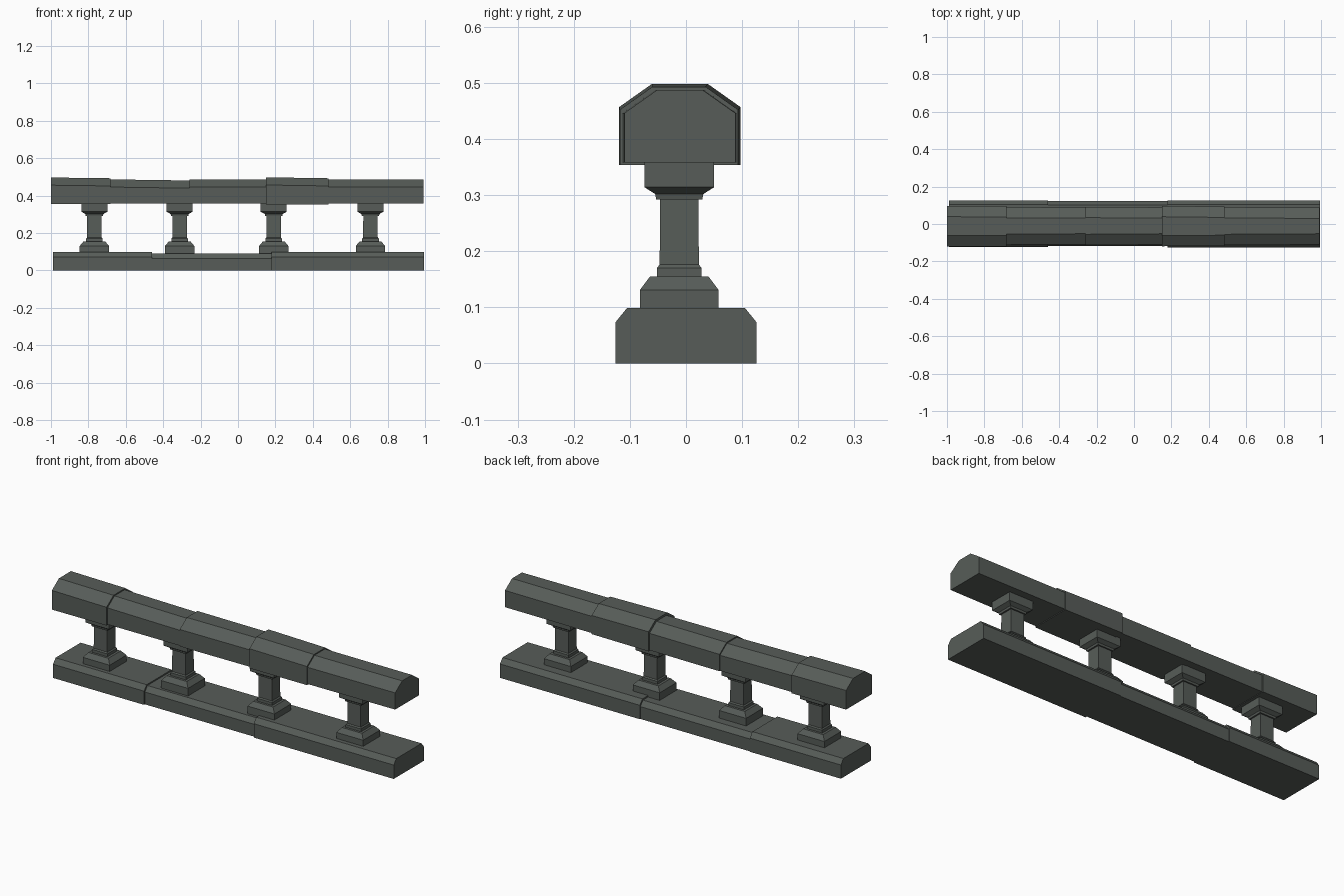
import bpy, bmesh

if "Cube" in bpy.data.objects:
    bpy.data.objects.remove(bpy.data.objects["Cube"])

stone = bpy.data.materials.new("dark grey green stone")
stone.diffuse_color = (0.095, 0.108, 0.098, 1)
stone.use_nodes = True
stone.node_tree.nodes["Principled BSDF"].inputs["Base Color"].default_value = stone.diffuse_color


def loft(name, rings):
    """Skin a list of equal-length rings and cap both ends."""
    bm = bmesh.new()
    loops = [[bm.verts.new(p) for p in ring] for ring in rings]
    n = len(loops[0])
    for a, b in zip(loops, loops[1:]):
        for i in range(n):
            j = (i + 1) % n
            bm.faces.new((a[i], a[j], b[j], b[i]))
    bm.faces.new(loops[0])
    bm.faces.new(loops[-1])
    bmesh.ops.recalc_face_normals(bm, faces=bm.faces)
    mesh = bpy.data.meshes.new(name)
    bm.to_mesh(mesh)
    bm.free()
    mesh.materials.append(stone)
    obj = bpy.data.objects.new(name, mesh)
    bpy.context.collection.objects.link(obj)
    return obj


def block_ring(x, y0, y1, z0, z1, cut_y, cut_z):
    """Cross-section with two bevelled upper corners."""
    return [(x, y0, z0), (x, y1, z0), (x, y1, z1 - cut_z),
            (x, y1 - cut_y, z1), (x, y0 + cut_y, z1), (x, y0, z1 - cut_z)]


# base stones: x start, x end, front y, back y, top
for i, (xa, xb, y0, y1, top) in enumerate([
        (-0.99, -0.46, -0.124, 0.126, 0.098),
        (-0.46, 0.18, -0.117, 0.122, 0.091),
        (0.18, 0.995, -0.126, 0.126, 0.099)]):
    loft(f"base_stone_{i + 1}",
         [block_ring(x, y0, y1, 0, top, 0.021, 0.026) for x in (xa, xb)])

# handrail stones: each end as (x, front y, back y, bottom, top)
rail = [
    ((-1.0, -0.119, 0.097, 0.355, 0.497), (-0.682, -0.119, 0.096, 0.356, 0.493)),
    ((-0.682, -0.111, 0.090, 0.359, 0.487), (-0.26, -0.110, 0.089, 0.359, 0.481)),
    ((-0.26, -0.113, 0.092, 0.357, 0.487), (0.15, -0.110, 0.089, 0.357, 0.487)),
    ((0.15, -0.119, 0.097, 0.354, 0.498), (0.484, -0.118, 0.093, 0.354, 0.493)),
    ((0.484, -0.113, 0.090, 0.358, 0.487), (0.992, -0.110, 0.088, 0.358, 0.487)),
]
for i, ends in enumerate(rail):
    loft(f"handrail_stone_{i + 1}",
         [block_ring(*e, 0.058, 0.041) for e in ends])

# square balusters: (half depth, height) profile from plinth to capital
profile = [(0.070, 0.085), (0.070, 0.131), (0.052, 0.155), (0.040, 0.155),
           (0.040, 0.170), (0.035, 0.176), (0.034, 0.292), (0.041, 0.292),
           (0.043, 0.302), (0.062, 0.314), (0.062, 0.362)]
cy = -0.012
for i, cx in enumerate((-0.768, -0.312, 0.191, 0.708)):
    loft(f"baluster_{i + 1}",
         [[(cx + sx * h * 1.12, cy + sy * h, z)
           for sx, sy in ((-1, -1), (1, -1), (1, 1), (-1, 1))]
          for h, z in profile])
